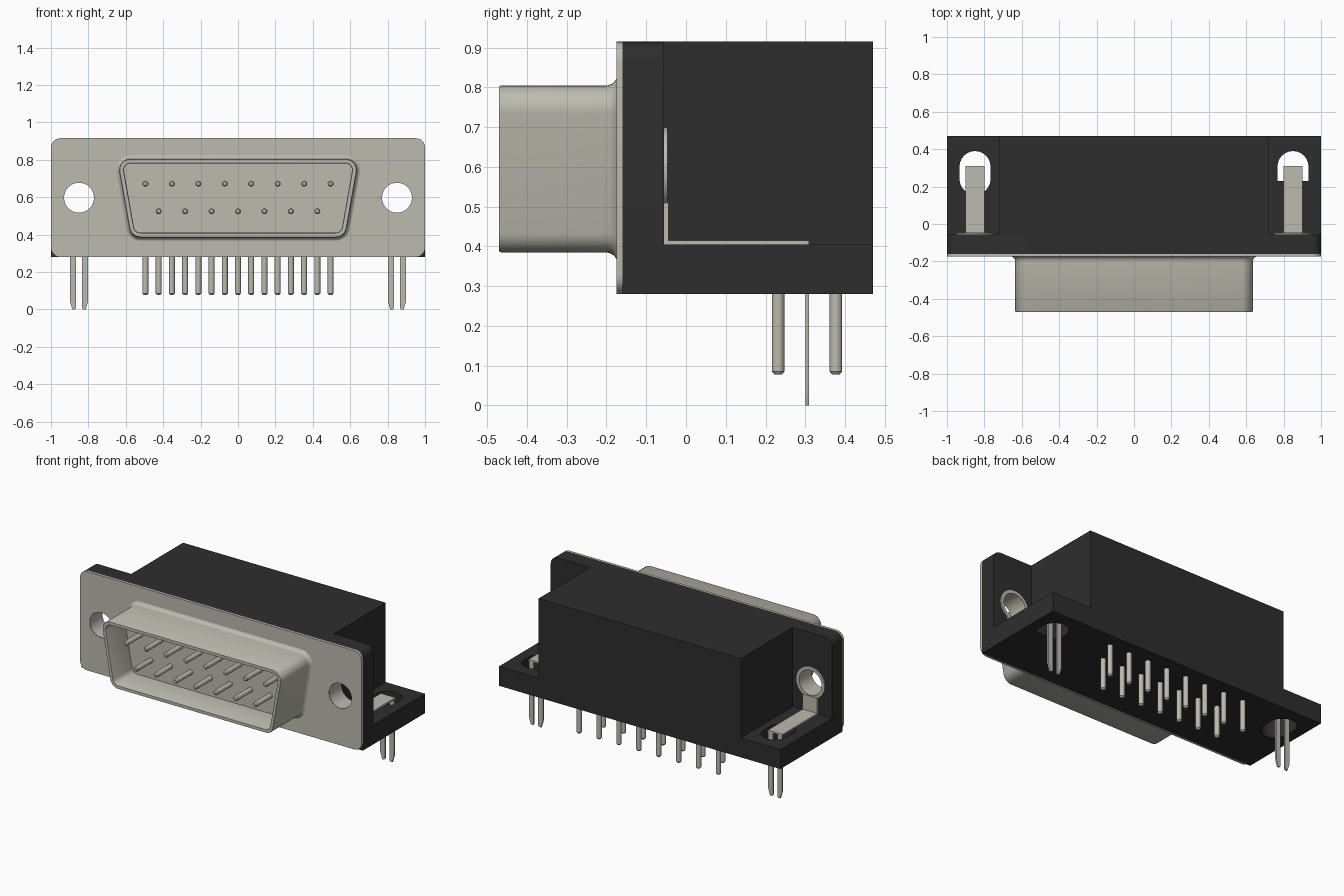
import bpy, bmesh, math
from mathutils import Matrix, Vector

if "Cube" in bpy.data.objects:
    bpy.data.objects.remove(bpy.data.objects["Cube"])


def material(name, rgb, rough, metal=0.0):
    m = bpy.data.materials.new(name)
    m.use_nodes = True
    m.diffuse_color = (*rgb, 1)
    node = m.node_tree.nodes["Principled BSDF"]
    node.inputs["Base Color"].default_value = (*rgb, 1)
    node.inputs["Roughness"].default_value = rough
    return m


METAL = material("warm grey metal", (0.50, 0.495, 0.43), 0.45)
BLACK = material("black plastic", (0.027, 0.027, 0.027), 0.6)


def finish(name, bm, mat):
    """Turn a bmesh into a shaded, coloured object."""
    bmesh.ops.remove_doubles(bm, verts=bm.verts, dist=1e-5)
    bmesh.ops.recalc_face_normals(bm, faces=bm.faces)
    me = bpy.data.meshes.new(name)
    bm.to_mesh(me)
    bm.free()
    me.materials.append(mat)
    ob = bpy.data.objects.new(name, me)
    bpy.context.collection.objects.link(ob)
    bpy.ops.object.select_all(action='DESELECT')
    ob.select_set(True)
    bpy.context.view_layer.objects.active = ob
    bpy.ops.object.shade_smooth_by_angle(angle=math.radians(35))
    return ob


def arc(cx, cy, r, a0, a1, n=8):
    return [(cx + r * math.cos(math.radians(a0 + (a1 - a0) * i / n)),
             cy + r * math.sin(math.radians(a0 + (a1 - a0) * i / n))) for i in range(n + 1)]


def circle(cx, cy, r, n=32):
    return arc(cx, cy, r, 0, 360, n)[:-1]


def rect(x0, x1, y0, y1):
    return [(x0, y0), (x1, y0), (x1, y1), (x0, y1)]


def slab(name, outlines, lo, hi, mat, upright=False):
    """Extrude outlines (inner ones become holes) along z, or along y if upright."""
    cu = bpy.data.curves.new(name, 'CURVE')
    cu.dimensions, cu.fill_mode, cu.extrude = '2D', 'BOTH', (hi - lo) / 2
    for pts in outlines:
        sp = cu.splines.new('POLY')
        sp.points.add(len(pts) - 1)
        for p, (x, y) in zip(sp.points, pts):
            p.co = (x, y, 0, 1)
        sp.use_cyclic_u = True
    tmp = bpy.data.objects.new(name + " outline", cu)
    bpy.context.collection.objects.link(tmp)
    dg = bpy.context.evaluated_depsgraph_get()
    me = bpy.data.meshes.new_from_object(tmp.evaluated_get(dg))
    bm = bmesh.new()
    bm.from_mesh(me)
    bpy.data.objects.remove(tmp)
    bpy.data.curves.remove(cu)
    bpy.data.meshes.remove(me)
    mid = (lo + hi) / 2
    if upright:
        mat4 = Matrix.Translation((0, mid, 0)) @ Matrix.Rotation(math.pi / 2, 4, 'X')
    else:
        mat4 = Matrix.Translation((0, 0, mid))
    bm.transform(mat4)
    return finish(name, bm, mat)


def loft(bm, rings, cap_start=True, cap_end=True):
    loops = [[bm.verts.new(p) for p in ring] for ring in rings]
    n = len(loops[0])
    for a, b in zip(loops, loops[1:]):
        for i in range(n):
            bm.faces.new((a[i], a[(i + 1) % n], b[(i + 1) % n], b[i]))
    if cap_start:
        bm.faces.new(loops[0])
    if cap_end:
        bm.faces.new(loops[-1])


HOLE_X, HOLE_Z, HOLE_R = 0.85, 0.597, 0.083
TOP, FLOOR, BOTTOM = 0.915, 0.405, 0.28
R = 0.05
holes = [circle(s * HOLE_X, HOLE_Z, HOLE_R) for s in (-1, 1)]

# Front metal plate with rounded corners
plate = (arc(1 - R, TOP - R, R, 0, 90) + arc(-1 + R, TOP - R, R, 90, 180)
         + arc(-1 + R, BOTTOM + R, R, 180, 270) + arc(1 - R, BOTTOM + R, R, 270, 360))
slab("front_plate", [plate] + holes, -0.175, -0.16, METAL, True)

# Plastic housing: flange, main body and slotted base
flange = ([(-1, FLOOR), (1, FLOOR)] + arc(1 - R, TOP - R, R, 0, 90)
          + arc(-1 + R, TOP - R, R, 90, 180))
slab("housing_flange", [flange] + holes, -0.16, -0.055, BLACK, True)
slab("housing_body", [rect(-0.72, 0.72, -0.055, 0.47)], FLOOR, TOP, BLACK)
SLOT_R = 0.083
back_end = lambda x: arc(x, 0.307, SLOT_R, 0, 180, 12)
slot_right = back_end(-HOLE_X) + arc(-HOLE_X, 0.24, SLOT_R, 180, 360, 12)
slot_left = back_end(HOLE_X) + [(HOLE_X - SLOT_R, 0.23), (HOLE_X + SLOT_R, 0.23)]
slab("housing_base", [rect(-1, 1, -0.16, 0.47), slot_right, slot_left], BOTTOM, FLOOR, BLACK)


# Flared connector shell with a recessed floor
def shell_ring(r, y):
    right = arc(0.522, 0.445, r, -90, -10) + arc(0.575, 0.745, r, -10, 90)
    pts = right + [(-x, z) for x, z in reversed(right)]
    return [Vector((x, y, z)) for x, z in pts]


section = [(0.09 - 0.03 * math.sin(math.radians(t)), -0.202 + 0.03 * math.cos(math.radians(t)))
           for t in range(0, 91, 15)]
section += [(0.06, -0.465), (0.057, -0.47), (0.038, -0.47), (0.035, -0.465), (0.035, -0.28)]
bm = bmesh.new()
loft(bm, [shell_ring(r, y) for r, y in section], cap_start=False)
finish("connector_shell", bm, METAL)


# Rows of round pins with chamfered tips
def pin_row(name, xs, place, base, tip, r):
    d = 0.008 if tip > base else -0.008
    bm = bmesh.new()
    for x in xs:
        loft(bm, [[place(x, u, v, t) for u, v in circle(0, 0, rr, 16)]
                  for t, rr in ((base, r), (tip - d, r), (tip, r * 0.6))])
    finish(name, bm, METAL)


STEP = 0.1414
row8 = [(i - 3.5) * STEP for i in range(8)]
row7 = [(i - 3) * STEP for i in range(7)]
for label, xs, z, y in (("upper", row8, 0.672, 0.377), ("lower", row7, 0.525, 0.232)):
    pin_row(label + "_contact_pins", xs,
            lambda x, u, v, t: Vector((x + u, t, z + v)), -0.27, -0.437, 0.016)
    pin_row(label + "_solder_pins", xs,
            lambda x, u, v, t: Vector((x + u, y + v, t)), 0.30, 0.078, 0.016)

# Metal board locks, one on each side
for s, side in ((-1, "right"), (1, "left")):
    cx = s * HOLE_X
    slab(side + "_hole_sleeve", [circle(cx, HOLE_Z, HOLE_R + 0.003), circle(cx, HOLE_Z, HOLE_R - 0.003)],
         -0.174, -0.048, METAL, True)
    slab(side + "_lock_ring", [circle(cx, HOLE_Z, 0.102), circle(cx, HOLE_Z, HOLE_R - 0.002)],
         -0.055, -0.047, METAL, True)
    slab(side + "_lock_neck", [rect(cx - 0.052, cx + 0.052, FLOOR, 0.512)], -0.055, -0.044, METAL, True)
    slab(side + "_lock_strap", [rect(cx - 0.052, cx + 0.052, -0.055, 0.31)], FLOOR, 0.415, METAL)
    for k, label in ((-1, "inner"), (1, "outer")):
        a, b = cx + s * k * 0.016, cx + s * k * 0.049
        leg = [(a, 0.41), (a, 0.008), (a + (b - a) * 0.2, 0), (a + (b - a) * 0.6, 0), (b, 0.045), (b, 0.41)]
        slab(f"{side}_{label}_lock_leg", [leg], 0.30, 0.31, METAL, True)
